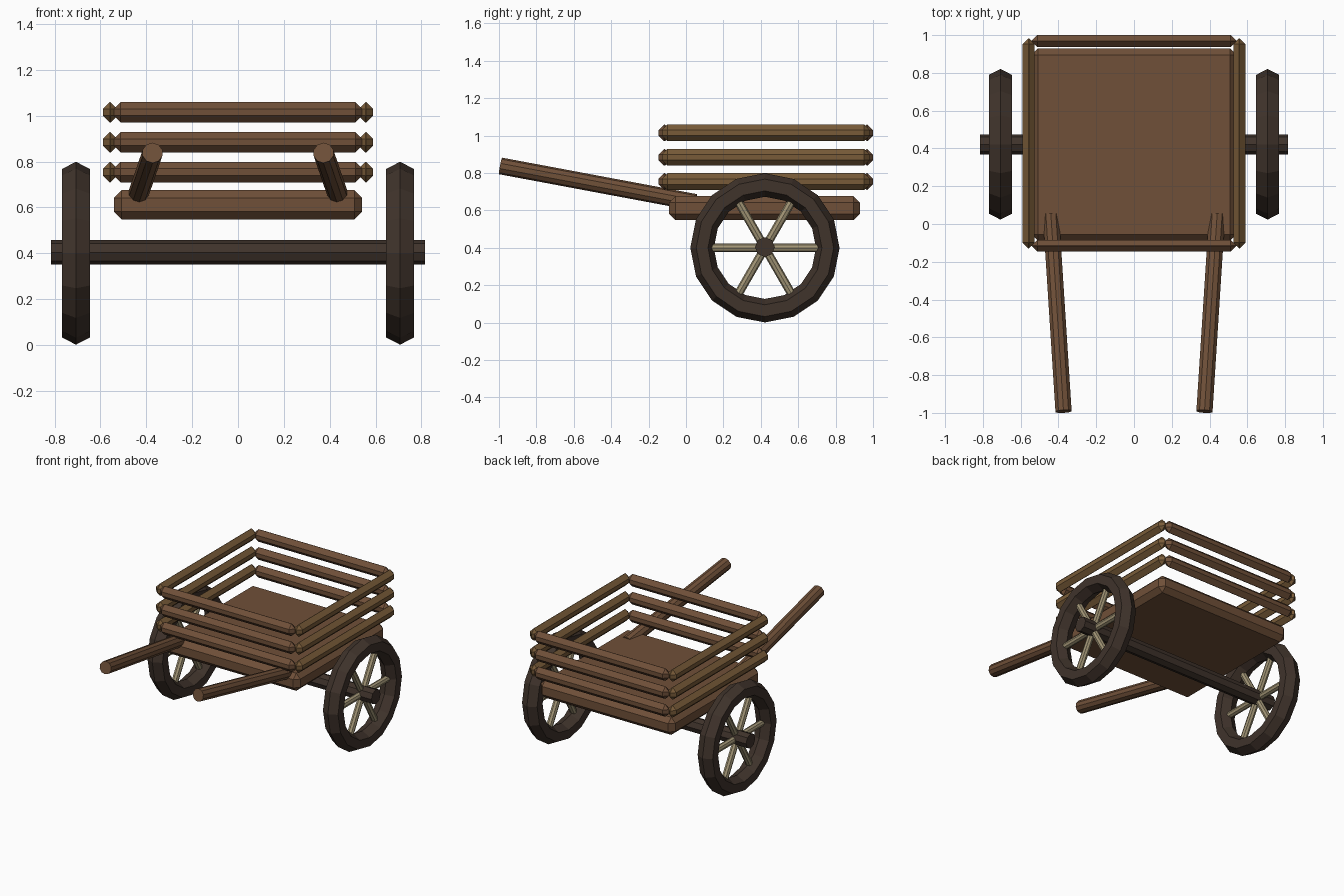
import bpy, bmesh
from math import pi, sin, cos, radians
from mathutils import Vector, Matrix

if "Cube" in bpy.data.objects:
    bpy.data.objects.remove(bpy.data.objects["Cube"])


def material(name, rgb):
    m = bpy.data.materials.new(name)
    m.diffuse_color = (*rgb, 1)
    m.use_nodes = True
    m.node_tree.nodes["Principled BSDF"].inputs["Base Color"].default_value = m.diffuse_color
    return m


BROWN = material("brown_wood", (0.16, 0.08, 0.04))
OCHRE = material("ochre_wood", (0.19, 0.105, 0.04))
DARK = material("dark_wood", (0.05, 0.033, 0.024))
PALE = material("pale_wood", (0.36, 0.30, 0.18))


def finish(name, bm, mat):
    bmesh.ops.recalc_face_normals(bm, faces=bm.faces)
    me = bpy.data.meshes.new(name)
    bm.to_mesh(me)
    bm.free()
    me.materials.append(mat)
    ob = bpy.data.objects.new(name, me)
    bpy.context.collection.objects.link(ob)
    return ob


def beam(name, centre, size, bevel, mat):
    """Box with every edge chamfered."""
    bm = bmesh.new()
    bmesh.ops.create_cube(bm, size=1)
    bmesh.ops.scale(bm, vec=size, verts=bm.verts)
    bmesh.ops.bevel(bm, geom=bm.edges[:], offset=bevel, segments=1, affect='EDGES')
    bmesh.ops.translate(bm, vec=centre, verts=bm.verts)
    return finish(name, bm, mat)


def add_rod(bm, a, b, radius, sides):
    a, b = Vector(a), Vector(b)
    rot = (b - a).to_track_quat('Z', 'Y').to_matrix().to_4x4()
    bmesh.ops.create_cone(bm, cap_ends=True, segments=sides, radius1=radius,
                          radius2=radius, depth=(b - a).length,
                          matrix=Matrix.Translation((a + b) / 2) @ rot)


def rod(name, a, b, radius, sides, mat):
    bm = bmesh.new()
    add_rod(bm, a, b, radius, sides)
    return finish(name, bm, mat)


# Bed
beam("bed", (0, 0.42, 0.612), (1.084, 1.02, 0.128), 0.034, BROWN)

# Three tiers of rails around the bed
for i, z in enumerate((0.754, 0.884, 1.015)):
    for tag, y in (("front", -0.115), ("back", 0.968)):
        beam(f"{tag}_rail_{i + 1}", (0, y, z), (1.084, 0.063, 0.09), 0.03, BROWN)
    for tag, x in (("left", -0.558), ("right", 0.558)):
        beam(f"{tag}_rail_{i + 1}", (x, 0.427, z), (0.063, 1.112, 0.09), 0.03, OCHRE)

# Axle
HUB_Y, HUB_Z = 0.422, 0.4
rod("axle", (-0.816, HUB_Y, HUB_Z + 0.004), (0.816, HUB_Y, HUB_Z + 0.004), 0.053, 8, DARK)

# Wheels: hexagonal-section rim with 16 segments, three crossing spoke bars
for tag, x in (("left", -0.707), ("right", 0.707)):
    bm = bmesh.new()
    rings = []
    for k in range(16):
        a = 2 * pi * k / 16
        ring = []
        for j in range(6):
            b = pi * j / 3
            r = 0.336 + 0.063 * cos(b)
            ring.append(bm.verts.new((x + 0.07 * sin(b), HUB_Y + r * cos(a), HUB_Z + r * sin(a))))
        rings.append(ring)
    for k in range(16):
        p, q = rings[k], rings[(k + 1) % 16]
        for j in range(6):
            n = (j + 1) % 6
            bm.faces.new((p[j], p[n], q[n], q[j]))
    finish(f"{tag}_wheel_rim", bm, DARK)

    bm = bmesh.new()
    for deg in (0, 60, 120):
        d = Vector((0, cos(radians(deg)), sin(radians(deg)))) * 0.29
        c = Vector((x, HUB_Y, HUB_Z))
        add_rod(bm, c - d, c + d, 0.023, 8)
    finish(f"{tag}_wheel_spokes", bm, PALE)

# Handles
for tag, s in (("left", -1), ("right", 1)):
    rod(f"{tag}_handle", (s * 0.373, -0.992, 0.838), (s * 0.44, 0.05, 0.643), 0.045, 10, BROWN)
